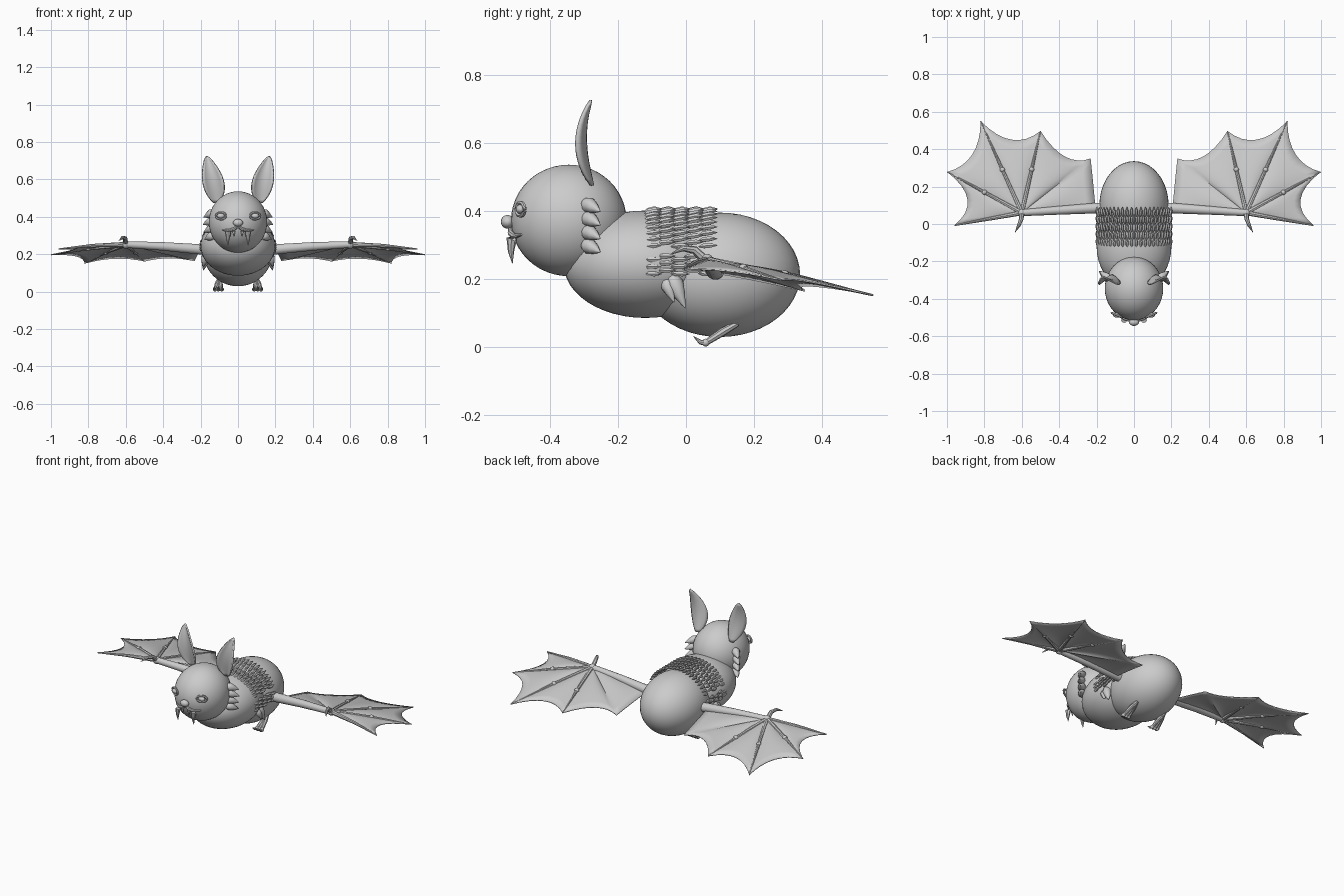
import bpy, bmesh, math
from mathutils import Vector, Matrix

if "Cube" in bpy.data.objects:
    bpy.data.objects.remove(bpy.data.objects["Cube"])

grey = bpy.data.materials.new("soft_grey")
grey.diffuse_color = (0.6, 0.6, 0.6, 1)
grey.use_nodes = True
grey.node_tree.nodes["Principled BSDF"].inputs["Base Color"].default_value = grey.diffuse_color


def finish(bm, name, mirror=True, thick=0, angle=40):
    """Turn a bmesh into a smooth shaded, optionally mirrored part."""
    bmesh.ops.recalc_face_normals(bm, faces=bm.faces)
    me = bpy.data.meshes.new(name)
    bm.to_mesh(me)
    bm.free()
    me.materials.append(grey)
    ob = bpy.data.objects.new(name, me)
    bpy.context.collection.objects.link(ob)
    if thick:
        m = ob.modifiers.new("Thickness", 'SOLIDIFY')
        m.thickness, m.offset = thick, 0
    if mirror:
        ob.modifiers.new("Mirror", 'MIRROR').use_mirror_merge = False
    bpy.ops.object.select_all(action='DESELECT')
    bpy.context.view_layer.objects.active = ob
    ob.select_set(True)
    bpy.ops.object.shade_smooth_by_angle(angle=math.radians(angle))
    return ob


def ball(bm, c, r, seg=12, rings=8):
    r = r if isinstance(r, tuple) else (r, r, r)
    mat = Matrix.Translation(c) @ Matrix.Diagonal((*r, 1))
    bmesh.ops.create_uvsphere(bm, u_segments=seg, v_segments=rings, radius=1, matrix=mat)


def tube(bm, pts, radii, n=8):
    """Loft of round rings along a path."""
    pts = [Vector(p) for p in pts]
    rings = []
    for i, (p, r) in enumerate(zip(pts, radii)):
        t = (pts[min(i + 1, len(pts) - 1)] - pts[max(i - 1, 0)]).normalized()
        ref = Vector((0, 0, 1)) if abs(t.z) < 0.9 else Vector((0, 1, 0))
        a = t.cross(ref).normalized()
        b = t.cross(a)
        rings.append([bm.verts.new(p + r * (math.cos(k * math.tau / n) * a
                      + math.sin(k * math.tau / n) * b)) for k in range(n)])
    for r0, r1 in zip(rings, rings[1:]):
        for k in range(n):
            bm.faces.new((r0[k], r0[(k + 1) % n], r1[(k + 1) % n], r1[k]))
    bm.faces.new(rings[0])
    bm.faces.new(rings[-1])


def drop(bm, base, tip, r, n=8):
    """Rounded base tapering to a point."""
    a, b = Vector(base), Vector(tip)
    tube(bm, [a.lerp(b, t) for t in (0, .1, .3, .6, .85, 1)],
         [r * k for k in (.3, .75, 1, .7, .3, .03)], n)


def grid_faces(bm, rows):
    for r0, r1 in zip(rows, rows[1:]):
        for k in range(len(r0) - 1):
            bm.faces.new((r0[k], r0[k + 1], r1[k + 1], r1[k]))


# Body masses
for name, c, r in (("abdomen", (0, .1, .212), (.185, .236, .183)),
                   ("chest", (0, -.12, .243), (.2, .24, .158)),
                   ("head", (0, -.345, .372), (.156, .17, .164))):
    bm = bmesh.new()
    ball(bm, c, r, 40, 24)
    finish(bm, name, False)

# Nose and lips
bm = bmesh.new()
ball(bm, (0, -.525, .368), (.027, .02, .02), 16, 10)
finish(bm, "nose", False)
bm = bmesh.new()
tube(bm, [(0, -.517, .35), (.02, -.516, .335), (.05, -.505, .325), (.085, -.485, .33)],
     [.006, .009, .009, .003])
finish(bm, "lip")

# Fangs
bm = bmesh.new()
tube(bm, [(.05, -.49, .335), (.053, -.514, .315), (.054, -.515, .28), (.054, -.511, .246)],
     [.012, .016, .009, .001])
tube(bm, [(.022, -.495, .335), (.022, -.515, .32), (.022, -.513, .295)], [.007, .008, .001])
finish(bm, "fang")

# Eyes: ball inside a lid ring
bm = bmesh.new()
ball(bm, (.092, -.487, .405), (.02, .014, .014), 16, 10)
ring = [(.092 + .027 * math.cos(a), -.487 + .012 * math.cos(a), .405 + .019 * math.sin(a))
        for a in (k * math.tau / 20 for k in range(21))]
tube(bm, ring, [.006] * 21, 6)
finish(bm, "eye")

# Ears: cupped leaves
bm = bmesh.new()
rows = []
for i in range(15):
    v = i / 14
    x = .118 + .018 * v + .031 * v * v
    z = .475 + .25 * v
    y = -.278 - .13 * v * (1 - v) - .003 * v
    w = .006 + .05 * math.sin(math.pi * v ** .8) ** .85 if 0 < v < 1 else (.012 if v == 0 else .001)
    rows.append([bm.verts.new((x + w * u, y + .5 * w * (1 - u * u) - .2 * w, z))
                 for u in (-1, -.75, -.5, -.25, 0, .25, .5, .75, 1)])
grid_faces(bm, rows)
finish(bm, "ear", thick=.009)

# Cheek fur
bm = bmesh.new()
for i in range(4):
    z = .42 - .04 * i
    drop(bm, (.125, -.3, z + .005), (.188 - .004 * abs(i - 1), -.252, z - .022), .024, 10)
finish(bm, "cheek_fur")

# Rows of fur spindles round the back
bm = bmesh.new()
for row in range(5):
    y = -.1 + .041 * row
    count = 27
    for k in range(count):
        a = math.radians(-8 + 196 * (k + .5 * (row % 2)) / count)
        if 12 < math.degrees(a) < 18 or 162 < math.degrees(a) < 168:
            continue
        ca, sa = math.cos(a), math.sin(a)
        pts = [(ca * (.187 + h), y + d, .238 + sa * (.157 + h))
               for d, h in ((-.026, 0), (-.012, .007), (.008, .012), (.028, .012))]
        tube(bm, pts, [.002, .008, .008, .001], 6)
finish(bm, "back_fur", False)

# Side tufts below the shoulders
bm = bmesh.new()
drop(bm, (.165, -.045, .215), (.185, -.002, .113), .026, 10)
drop(bm, (.17, -.062, .2), (.188, -.035, .13), .02, 10)
finish(bm, "side_tuft")

# Wing layout: finger tips and the scallop points between them
wrist = Vector((.6, .06, .252))
shoulder = Vector((.2, .085, .226))
tips = [Vector(p) for p in ((.205, .075, .22), (.232, .35, .165), (.5, .497, .163),
                            (.82, .55, .152), (.998, .278, .197), (.96, -.008, .228))]
mids = [Vector(p) for p in ((.218, .21, .195), (.37, .36, .18), (.655, .45, .178),
                            (.865, .37, .19), (.89, .13, .222))]

# Wing membrane: fan from the wrist to the scalloped edge
bm = bmesh.new()
rows = []
for j, (a, m, b) in enumerate(zip(tips, mids, tips[1:])):
    for k in range(8 if j < 4 else 9):
        t = k / 8
        e = a * ((1 - t) * (1 - 2 * t)) + m * (4 * t * (1 - t)) + b * (t * (2 * t - 1))
        row = []
        for s in range(1, 9):
            q = wrist.lerp(e, s / 8)
            q.z += .012 * math.sin(math.pi * t) * math.sin(math.pi * s / 8)
            row.append(bm.verts.new(q))
        rows.append(row)
grid_faces(bm, rows)
hub = bm.verts.new(wrist)
for r0, r1 in zip(rows, rows[1:]):
    bm.faces.new((hub, r0[0], r1[0]))
finish(bm, "wing_membrane", thick=.005)

# Wing arm with wrist knuckle
bm = bmesh.new()
tube(bm, [(.16, .088, .222), shoulder, (.4, .073, .242), wrist], [.026, .028, .023, .018], 14)
ball(bm, wrist, .022)
finish(bm, "wing_arm")

# Finger bones with a knuckle each
bm = bmesh.new()
for tip, t in zip(tips[2:], (.53, .47, .5, .5)):
    joint = wrist.lerp(tip, t) + Vector((0, 0, .006))
    tube(bm, [wrist, joint, tip], [.014, .009, .003])
    if tip is not tips[-1]:
        ball(bm, joint, .014)
finish(bm, "wing_finger")

# Thumb claw
bm = bmesh.new()
tube(bm, [wrist, (.603, .025, .285), (.617, -.01, .29), (.637, -.046, .272)],
     [.014, .012, .009, .001])
finish(bm, "wing_thumb")

# Feet: splayed toes ending in upturned claws
bm = bmesh.new()
for d in (-1, 0, 1):
    x = .105 + .018 * d
    tube(bm, [(.1, .15, .068), (.103 + .009 * d, .11, .045), (x, .06, .013)],
         [.009, .012, .009])
    ball(bm, (x, .058, .0125), .0115)
    tube(bm, [(x, .06, .012), (x + .003 * d, .042, .014), (x + .004 * d, .022, .031)],
         [.01, .007, .001])
finish(bm, "foot")
